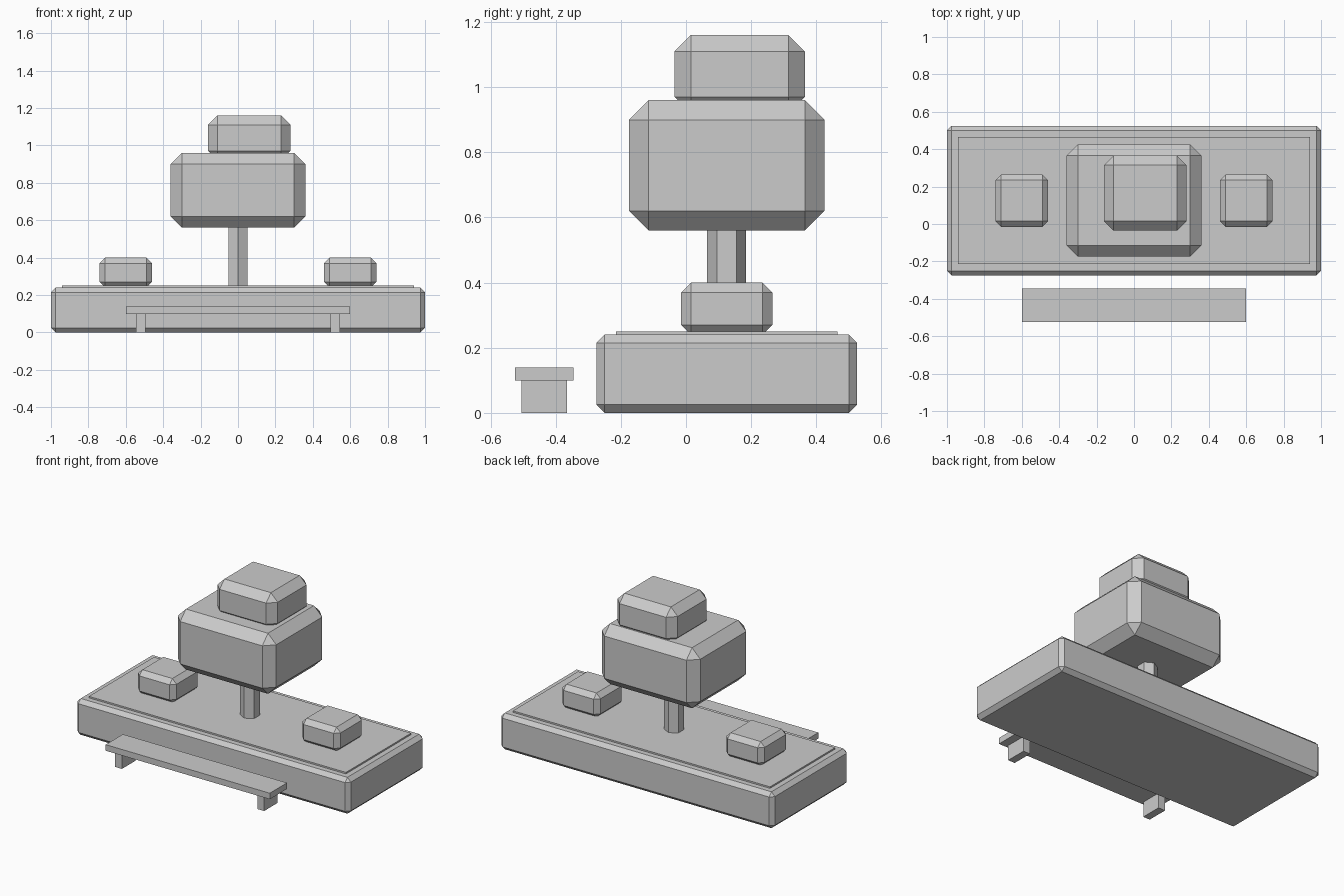
import bpy, bmesh, math

if "Cube" in bpy.data.objects:
    bpy.data.objects.remove(bpy.data.objects["Cube"])

grey = bpy.data.materials.new("plain_grey")
grey.diffuse_color = (0.6, 0.6, 0.6, 1)
grey.use_nodes = True
grey.node_tree.nodes["Principled BSDF"].inputs["Base Color"].default_value = grey.diffuse_color


def finish(name, bm):
    bmesh.ops.recalc_face_normals(bm, faces=bm.faces[:])
    mesh = bpy.data.meshes.new(name)
    bm.to_mesh(mesh)
    bm.free()
    mesh.materials.append(grey)
    obj = bpy.data.objects.new(name, mesh)
    bpy.context.collection.objects.link(obj)
    return obj


def block(name, x, y, z, chamfer=0):
    """Box spanning the given (min, max) ranges, with optional flat chamfers."""
    bm = bmesh.new()
    bmesh.ops.create_cube(bm, size=1)
    for v in bm.verts:
        for i, (lo, hi) in enumerate((x, y, z)):
            v.co[i] = hi if v.co[i] > 0 else lo
    if chamfer:
        bmesh.ops.bevel(bm, geom=bm.edges[:], offset=chamfer, segments=1,
                        affect='EDGES', profile=0.5)
    return finish(name, bm)


# Planter with its soil bed
block("planter", (-1, 1), (-0.275, 0.525), (0, 0.24), 0.025)
block("soil", (-0.94, 0.94), (-0.215, 0.465), (0.20, 0.25))

# Hexagonal trunk, corners pointing front and back
bm = bmesh.new()
bmesh.ops.create_cone(bm, cap_ends=True, segments=6, radius1=0.06, radius2=0.06, depth=0.36)
if max(v.co.x for v in bm.verts) > 0.055:
    for v in bm.verts:
        v.co.x, v.co.y = -v.co.y, v.co.x
bmesh.ops.translate(bm, verts=bm.verts[:], vec=(0, 0.125, 0.42))
finish("trunk", bm)

# Tree foliage
block("lower_foliage", (-0.36, 0.36), (-0.175, 0.425), (0.56, 0.96), 0.06)
block("upper_foliage", (-0.16, 0.28), (-0.035, 0.365), (0.92, 1.16), 0.05)

# Shrubs and bench legs on both sides
for side, s in (("left", -1), ("right", 1)):
    block(side + "_shrub", (s * 0.6 - 0.14, s * 0.6 + 0.14), (-0.015, 0.265), (0.24, 0.40), 0.03)
    block(side + "_bench_leg", (s * 0.52 - 0.025, s * 0.52 + 0.025), (-0.505, -0.365), (0, 0.10))

# Bench seat
block("bench_seat", (-0.6, 0.6), (-0.525, -0.345), (0.10, 0.14))
